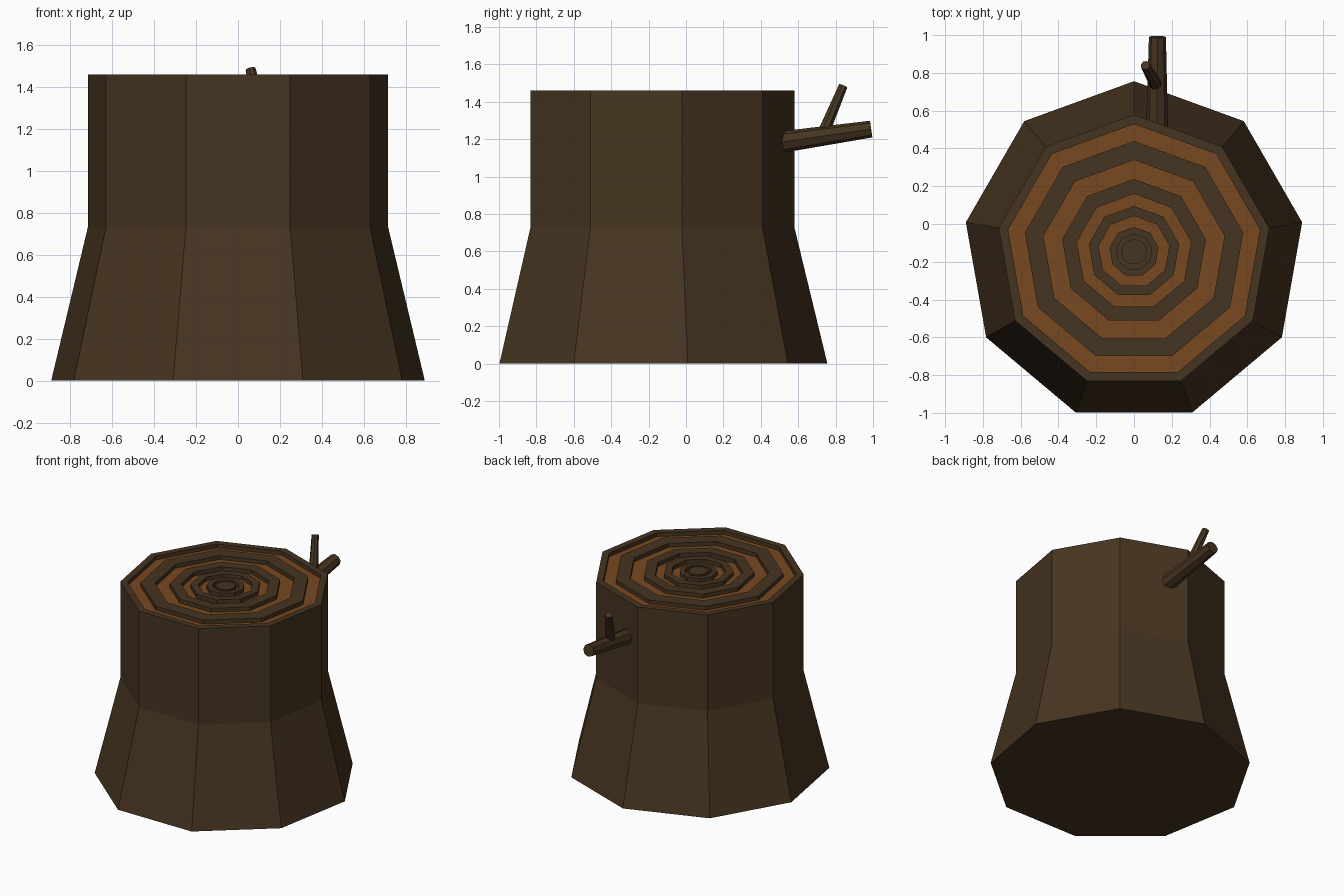
import bpy, bmesh, math
from mathutils import Vector

if "Cube" in bpy.data.objects:
    bpy.data.objects.remove(bpy.data.objects["Cube"])

CY, TOP, DEPTH, N = -0.148, 1.46, 0.03, 9


def material(name, rgb):
    m = bpy.data.materials.new(name)
    m.diffuse_color = (*rgb, 1)
    m.use_nodes = True
    m.node_tree.nodes["Principled BSDF"].inputs["Base Color"].default_value = m.diffuse_color
    return m


bark = material("bark", (0.062, 0.035, 0.015))
wood = material("cut_wood", (0.19, 0.066, 0.014))


def finish(name, bm, mats):
    me = bpy.data.meshes.new(name)
    bm.to_mesh(me)
    bm.free()
    for m in mats:
        me.materials.append(m)
    ob = bpy.data.objects.new(name, me)
    bpy.context.collection.objects.link(ob)
    return ob


# Trunk profile: flared base, straight upper half, then grooved growth rings
profile = [(0.904, 0.0, 0), (0.727, 0.73, 0), (0.727, TOP, 0)]
grooves = [(0.677, 0.587, 1), (0.487, 0.386, 1), (0.307, 0.243, 1),
           (0.19, 0.132, 1), (0.095, 0.069, 0)]
for outer, inner, mat in grooves:
    low = TOP - DEPTH
    # third value: material of the strip ending at this point
    profile += [(outer, TOP, 0), (outer, low, 0), (inner, low, mat), (inner, TOP, 0)]

bm = bmesh.new()
loops = []
for r, z, _ in profile:
    loops.append([bm.verts.new((r * math.sin(2 * math.pi * i / N),
                                CY + r * math.cos(2 * math.pi * i / N), z))
                  for i in range(N)])
for k in range(1, len(loops)):
    a, b = loops[k - 1], loops[k]
    for i in range(N):
        j = (i + 1) % N
        f = bm.faces.new((a[j], a[i], b[i], b[j]))
        f.material_index = profile[k][2]
bm.faces.new(loops[0])
bm.faces.new(loops[-1][::-1])
bmesh.ops.recalc_face_normals(bm, faces=bm.faces)
finish("stump_trunk", bm, [bark, wood])


# Tapered sticks
def stick(name, start, end, r1, r2, sides=8):
    start, end = Vector(start), Vector(end)
    axis = end - start
    bm = bmesh.new()
    bmesh.ops.create_cone(bm, cap_ends=True, segments=sides,
                          radius1=r1, radius2=r2, depth=axis.length)
    ob = finish(name, bm, [bark])
    ob.location = (start + end) / 2
    ob.rotation_euler = axis.to_track_quat('Z', 'Y').to_euler()


stick("branch", (0.122, 0.50, 1.183), (0.124, 0.99, 1.254), 0.058, 0.045)
stick("twig", (0.122, 0.727, 1.215), (0.06, 0.84, 1.484), 0.034, 0.025)
